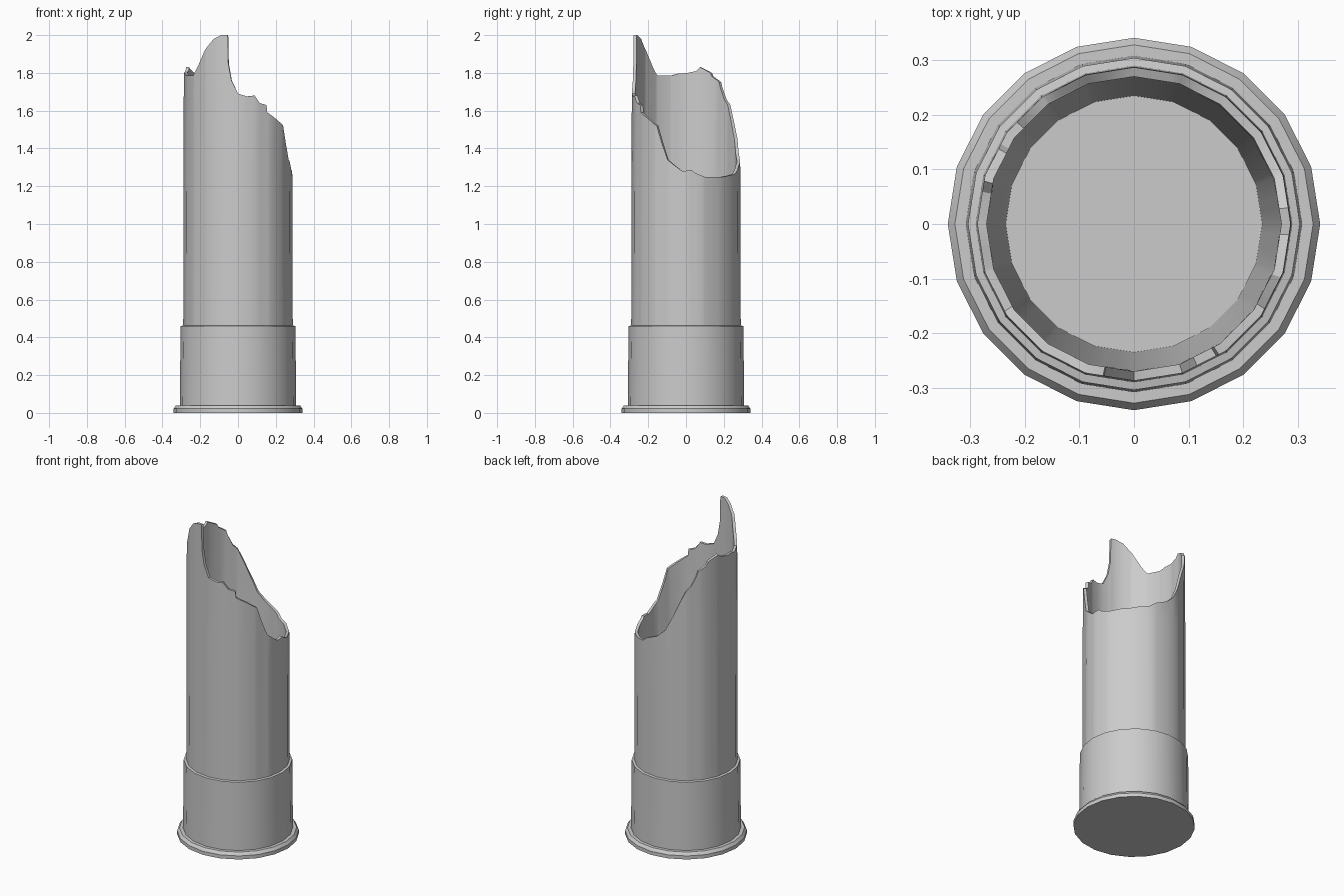
import bpy, bmesh, math

if "Cube" in bpy.data.objects:
    bpy.data.objects.remove(bpy.data.objects["Cube"])

SIDES = 20
STEP = 360 / SIDES

# Broken rim: (angle in degrees from +x, height)
RIM = [(-101, 1.99), (-100.5, 1.85), (-97, 1.76), (-90, 1.69), (-80, 1.675), (-72, 1.68),
       (-66, 1.64), (-58, 1.63), (-57, 1.59), (-46, 1.56), (-33, 1.52), (-27, 1.43),
       (-20, 1.34), (-11, 1.305), (-4, 1.28), (6, 1.285), (10, 1.27), (20, 1.25), (44, 1.25),
       (66, 1.265), (76, 1.30), (90, 1.33), (101, 1.38), (110, 1.47), (119, 1.57),
       (125, 1.63), (131, 1.66), (137, 1.72), (139, 1.75), (149, 1.78), (151, 1.80),
       (164, 1.83), (168, 1.81), (178, 1.80), (190, 1.795), (197, 1.785), (214, 1.785),
       (221, 1.83), (232, 1.92), (243, 1.98), (252, 2.0), (258.5, 2.0)]


def on_polygon(radius, deg, z):
    """Point on a regular 20-sided ring at any angle."""
    off = math.radians(deg % STEP - STEP / 2)
    r = radius * math.cos(math.radians(STEP / 2)) / math.cos(off)
    a = math.radians(deg)
    return (r * math.cos(a), r * math.sin(a), z)


def rim_height(deg):
    pts = RIM + [(RIM[0][0] + 360, RIM[0][1])]
    while deg < pts[0][0]:
        deg += 360
    while deg >= pts[-1][0]:
        deg -= 360
    for (a0, z0), (a1, z1) in zip(pts, pts[1:]):
        if a0 <= deg <= a1:
            return z0 + (z1 - z0) * (deg - a0) / (a1 - a0)


def lathe(name, angles, profile, cap_first=False, cap_last=False):
    """Skin rings; profile(deg) gives a list of (radius, z) for that angle."""
    bm = bmesh.new()
    cols = [[bm.verts.new(on_polygon(r, d, z)) for r, z in profile(d)] for d in angles]
    for a, b in zip(cols, cols[1:] + cols[:1]):
        for i in range(len(a) - 1):
            bm.faces.new((a[i], b[i], b[i + 1], a[i + 1]))
    if cap_first:
        bm.faces.new([c[0] for c in reversed(cols)])
    if cap_last:
        bm.faces.new([c[-1] for c in cols])
    mesh = bpy.data.meshes.new(name)
    bm.to_mesh(mesh)
    bm.free()
    obj = bpy.data.objects.new(name, mesh)
    bpy.context.collection.objects.link(obj)
    bpy.ops.object.select_all(action='DESELECT')
    bpy.context.view_layer.objects.active = obj
    obj.select_set(True)
    bpy.ops.object.shade_smooth_by_angle(angle=math.radians(30))
    return obj


# Flanged base cup with a lip around the tube
plain = [i * STEP for i in range(SIDES)]
lathe("base_cup", plain,
      lambda d: [(0.341, 0), (0.341, 0.022), (0.328, 0.04), (0.308, 0.04),
                 (0.304, 0.46), (0.289, 0.463)], cap_first=True)


# Torn tube: outer wall, broken edge, inner wall and floor
def tube_profile(d):
    z = rim_height(d)
    return [(0.290, 0.44), (0.288, 1.2), (0.287, z),
            (0.270, z), (0.268, 1.2), (0.235, 0.06)]


angles = sorted({round(a % 360, 3) for a in plain + [a for a, _ in RIM]})
lathe("torn_tube", angles, tube_profile, cap_last=True)
